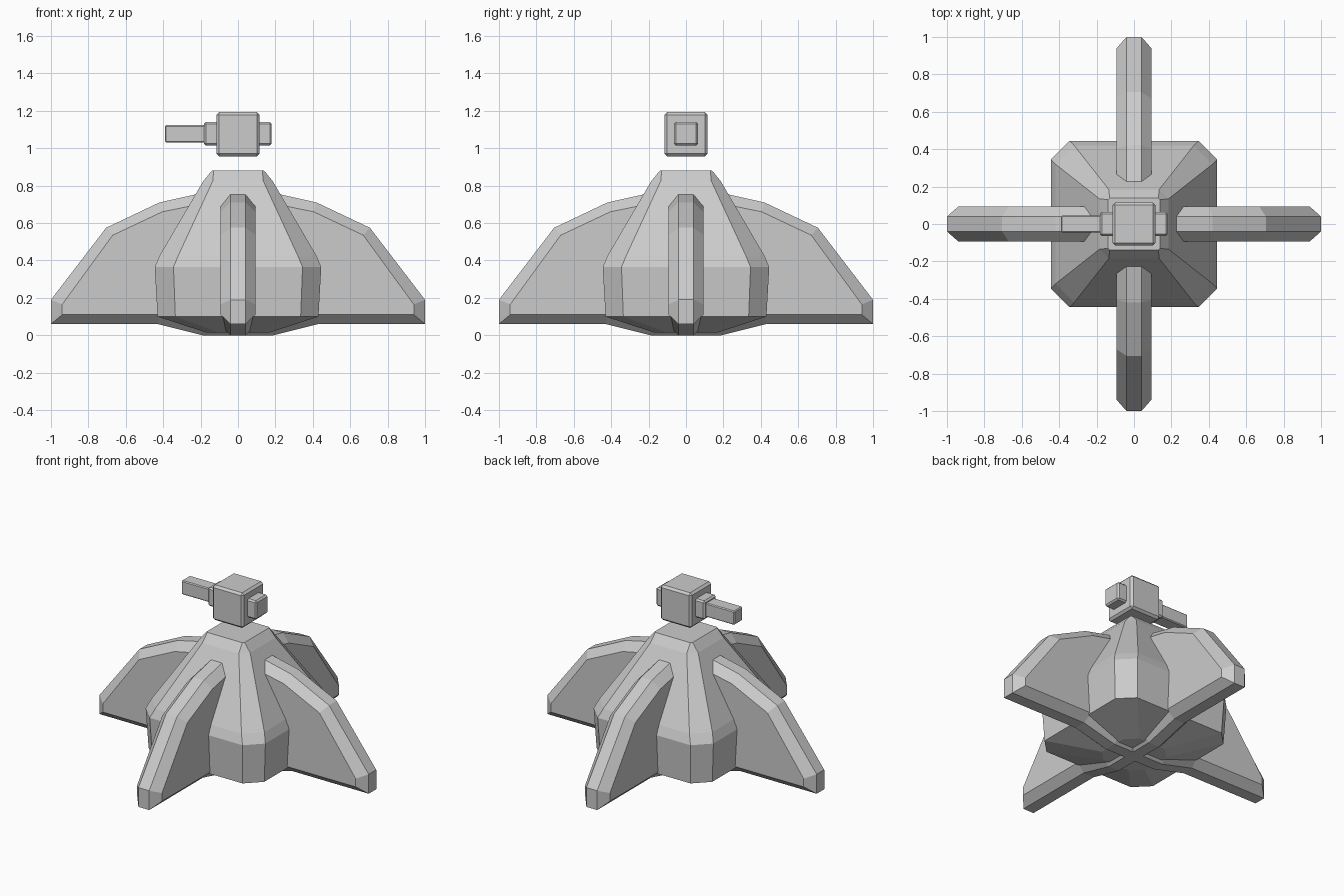
import bpy, bmesh
from math import radians
from mathutils import Matrix

if "Cube" in bpy.data.objects:
    bpy.data.objects.remove(bpy.data.objects["Cube"])


def finish(name, bm):
    bmesh.ops.recalc_face_normals(bm, faces=bm.faces)
    me = bpy.data.meshes.new(name)
    bm.to_mesh(me)
    bm.free()
    ob = bpy.data.objects.new(name, me)
    bpy.context.collection.objects.link(ob)
    return ob


def loft(name, rings, turn=0):
    """Skin a stack of equal-length point rings and cap both ends."""
    bm = bmesh.new()
    loops = [[bm.verts.new(p) for p in r] for r in rings]
    for a, b in zip(loops, loops[1:]):
        n = len(a)
        for i in range(n):
            j = (i + 1) % n
            bm.faces.new((a[i], a[j], b[j], b[i]))
    bm.faces.new(loops[0])
    bm.faces.new(loops[-1])
    bm.transform(Matrix.Rotation(radians(turn), 4, 'Z'))
    return finish(name, bm)


def cut_square(h, f, z):
    """Square of half width h whose flat sides have half length f."""
    return [(h, -f, z), (h, f, z), (f, h, z), (-f, h, z),
            (-h, f, z), (-h, -f, z), (-f, -h, z), (f, -h, z)]


def box(name, x0, x1, hy, z0, z1, bevel):
    bm = bmesh.new()
    bmesh.ops.create_cube(bm, size=1)
    bm.transform(Matrix.Translation(((x0 + x1) / 2, 0, (z0 + z1) / 2)) @
                 Matrix.Diagonal((x1 - x0, 2 * hy, z1 - z0, 1)))
    bmesh.ops.bevel(bm, geom=bm.edges[:], offset=bevel, segments=1,
                    affect='EDGES', profile=0.5)
    return finish(name, bm)


# Tapered pedestal with cut corners
loft("pedestal", [cut_square(*r) for r in (
    (0.17, 0.10, 0.015), (0.43, 0.335, 0.10), (0.445, 0.345, 0.365),
    (0.42, 0.32, 0.425), (0.185, 0.135, 0.825), (0.14, 0.13, 0.88))])

# Crossed pairs of bevelled fins
outer = [(0.19, 0), (0.43, 0.06), (1, 0.06), (1, 0.19),
         (0.705, 0.575), (0.42, 0.71), (0.21, 0.757)]
inner = [(0.19, 0.05), (0.42, 0.11), (0.94, 0.11), (0.94, 0.165),
         (0.67, 0.535), (0.405, 0.66), (0.21, 0.70)]


def fin_ring(half, y):
    pts = half + [(-x, z) for x, z in reversed(half)]
    return [(x, y, z) for x, z in pts]


for name, turn in (("side_fins", 0), ("front_back_fins", 90)):
    loft(name, [fin_ring(inner, -0.093), fin_ring(outer, -0.04),
                fin_ring(outer, 0.04), fin_ring(inner, 0.093)], turn)

# Floating gun head, side collars and barrel
box("gun_head", -0.115, 0.115, 0.115, 0.957, 1.193, 0.014)
box("left_collar", -0.182, -0.10, 0.064, 1.015, 1.14, 0.01)
box("right_collar", 0.10, 0.18, 0.064, 1.015, 1.14, 0.01)
box("barrel", -0.39, -0.17, 0.045, 1.03, 1.123, 0.006)
